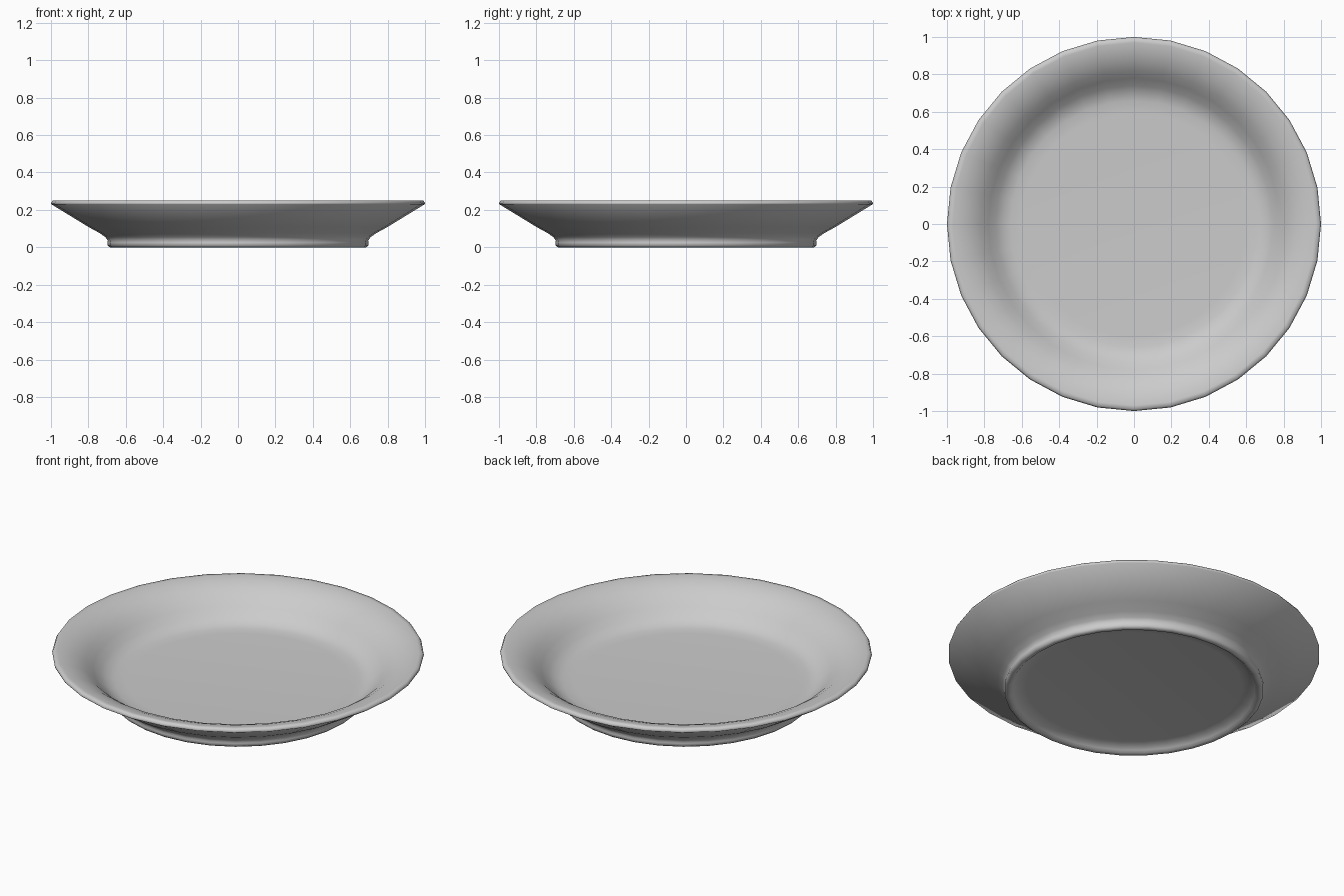
import bpy, bmesh
from math import cos, sin, pi, radians

if "Cube" in bpy.data.objects:
    bpy.data.objects.remove(bpy.data.objects["Cube"])

SEGMENTS = 32

# Half cross-section (radius, height): underside, foot ring, outer wall, lip, inner wall, floor
PROFILE = [
    (0, 0.036), (0.58, 0.036), (0.63, 0.030), (0.652, 0.014), (0.665, 0.002),
    (0.685, 0), (0.697, 0.010), (0.698, 0.025), (0.696, 0.036),
    (0.71, 0.055), (0.74, 0.076), (0.80, 0.109),
    (0.998, 0.230), (1.0, 0.236), (0.992, 0.249),
    (0.97, 0.249), (0.92, 0.238), (0.87, 0.219), (0.82, 0.186), (0.78, 0.149),
    (0.74, 0.111), (0.70, 0.087), (0.66, 0.077), (0.60, 0.074), (0, 0.073),
]


def lathe(name, profile, segments):
    """Revolve a profile that starts and ends on the z axis."""
    bm = bmesh.new()
    rings = []
    for r, z in profile:
        n = segments if r > 0 else 1
        rings.append([bm.verts.new((r * cos(2 * pi * i / segments),
                                    r * sin(2 * pi * i / segments), z))
                      for i in range(n)])
    for a, b in zip(rings, rings[1:]):
        for i in range(segments):
            j = (i + 1) % segments
            quad = [a[i % len(a)], a[j % len(a)], b[j % len(b)], b[i % len(b)]]
            bm.faces.new(list(dict.fromkeys(quad)))
    bmesh.ops.recalc_face_normals(bm, faces=bm.faces)
    mesh = bpy.data.meshes.new(name)
    bm.to_mesh(mesh)
    bm.free()
    obj = bpy.data.objects.new(name, mesh)
    bpy.context.collection.objects.link(obj)
    return obj


# Plate
plate = lathe("plate", PROFILE, SEGMENTS)
bpy.context.view_layer.objects.active = plate
plate.select_set(True)
bpy.ops.object.shade_smooth_by_angle(angle=radians(80))
